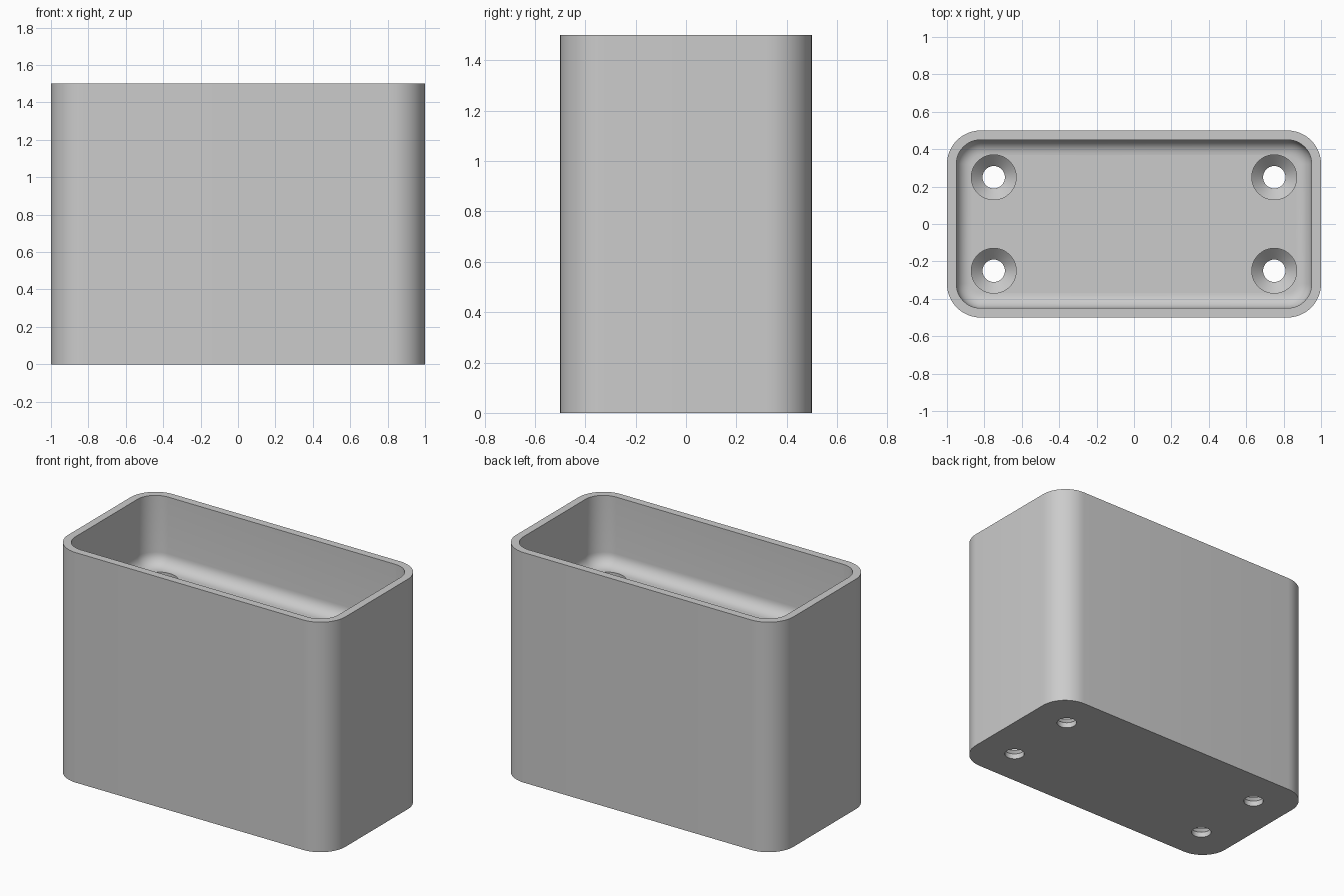
import bpy, bmesh
from math import sin, cos, pi, radians

HALF_X, HALF_Y, HEIGHT = 1.0, 0.5, 1.5
CORNER, WALL = 0.18, 0.05
FLOOR, FILLET = 1.05, 0.08

if "Cube" in bpy.data.objects:
    bpy.data.objects.remove(bpy.data.objects["Cube"], do_unlink=True)

grey = bpy.data.materials.new("light grey")
grey.use_nodes = True
colour = (0.6, 0.6, 0.6, 1)
grey.diffuse_color = colour
grey.node_tree.nodes["Principled BSDF"].inputs["Base Color"].default_value = colour


def loft(name, rings):
    """Skin a stack of closed rings and cap both ends."""
    bm = bmesh.new()
    loops = [[bm.verts.new(p) for p in ring] for ring in rings]
    n = len(loops[0])
    for a, b in zip(loops, loops[1:]):
        for i in range(n):
            j = (i + 1) % n
            bm.faces.new((a[i], a[j], b[j], b[i]))
    bm.faces.new(loops[0][::-1])
    bm.faces.new(loops[-1])
    bmesh.ops.recalc_face_normals(bm, faces=bm.faces)
    mesh = bpy.data.meshes.new(name)
    bm.to_mesh(mesh)
    bm.free()
    mesh.materials.append(grey)
    obj = bpy.data.objects.new(name, mesh)
    bpy.context.collection.objects.link(obj)
    return obj


def rounded_ring(inset, z, steps=12):
    """Rounded rectangle, inset from the outer wall."""
    r = CORNER - inset
    cx, cy = HALF_X - CORNER, HALF_Y - CORNER
    ring = []
    for q, (sx, sy) in enumerate([(1, 1), (-1, 1), (-1, -1), (1, -1)]):
        for k in range(steps + 1):
            a = (q + k / steps) * pi / 2
            ring.append((sx * cx + r * cos(a), sy * cy + r * sin(a), z))
    return ring


def round_ring(x, y, r, z, n=48):
    return [(x + r * cos(2 * pi * i / n), y + r * sin(2 * pi * i / n), z) for i in range(n)]


# Outer wall, rim, inner wall and filleted floor
rings = [rounded_ring(0, 0), rounded_ring(0, HEIGHT), rounded_ring(WALL, HEIGHT)]
for k in range(9):
    a = k / 8 * pi / 2
    rings.append(rounded_ring(WALL + FILLET * (1 - cos(a)), FLOOR + FILLET * (1 - sin(a))))
holder = loft("open_holder", rings)

# Countersunk screw shafts through the base
shaft_profile = [(0.06, -0.1), (0.06, 0.035), (0.12, 0.095), (0.12, 1.3)]
for x in (-0.75, 0.75):
    for y in (-0.25, 0.25):
        cutter = loft("screw_shaft_cutter", [round_ring(x, y, r, z) for r, z in shaft_profile])
        cutter.hide_render = True
        mod = holder.modifiers.new("screw_shaft", "BOOLEAN")
        mod.operation = "DIFFERENCE"
        mod.solver = "EXACT"
        mod.object = cutter
        bpy.context.view_layer.objects.active = holder
        bpy.ops.object.modifier_apply(modifier=mod.name)
        bpy.data.objects.remove(cutter, do_unlink=True)

# Smooth rounded walls with crisp rims
bpy.ops.object.select_all(action="DESELECT")
holder.select_set(True)
bpy.context.view_layer.objects.active = holder
bpy.ops.object.shade_smooth_by_angle(angle=radians(30))
